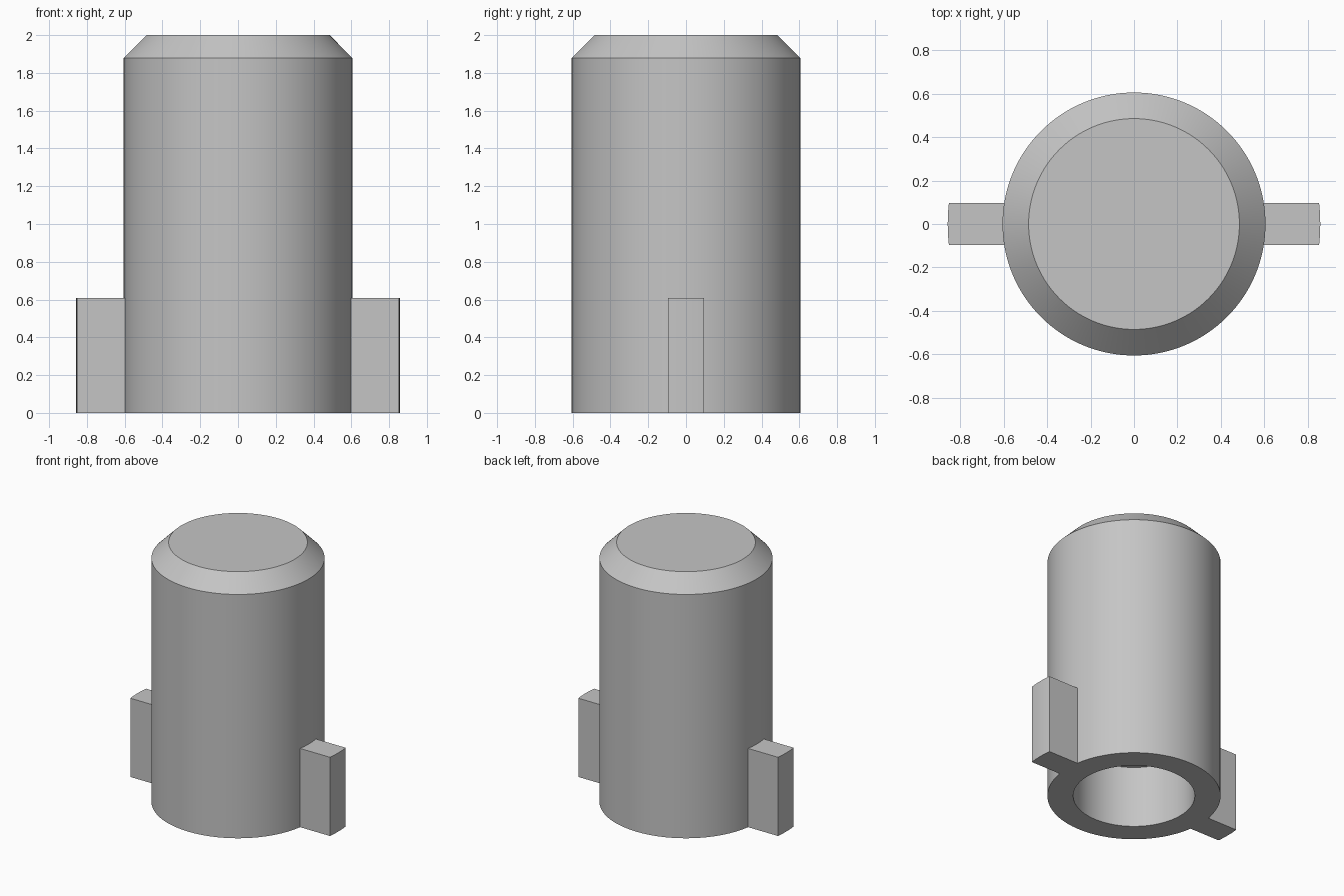
import bpy, bmesh, math

cube = bpy.data.objects.get("Cube")
if cube:
    bpy.data.objects.remove(cube, do_unlink=True)

grey = bpy.data.materials.new("plain grey")
grey.use_nodes = True
colour = (0.56, 0.56, 0.56, 1)
grey.diffuse_color = colour
grey.node_tree.nodes["Principled BSDF"].inputs["Base Color"].default_value = colour

BODY_R, TOP_R, BORE_R, LUG_R = 0.605, 0.485, 0.425, 0.857
HEIGHT, SHOULDER, BORE_DEPTH, LUG_H, LUG_HALF = 2.0, 1.88, 0.475, 0.607, 0.096


def finish(name, bm):
    """Turn a bmesh into a grey object with smooth curves and sharp edges."""
    bmesh.ops.recalc_face_normals(bm, faces=bm.faces)
    mesh = bpy.data.meshes.new(name)
    bm.to_mesh(mesh)
    bm.free()
    mesh.materials.append(grey)
    obj = bpy.data.objects.new(name, mesh)
    bpy.context.collection.objects.link(obj)
    bpy.ops.object.select_all(action="DESELECT")
    obj.select_set(True)
    bpy.context.view_layer.objects.active = obj
    bpy.ops.object.shade_smooth_by_angle(angle=math.radians(30))
    return obj


# Body: chamfered cylinder with a blind bore in its underside
profile = [(0, BORE_DEPTH), (BORE_R, BORE_DEPTH), (BORE_R, 0), (BODY_R, 0),
           (BODY_R, SHOULDER), (TOP_R, HEIGHT), (0, HEIGHT)]
bm = bmesh.new()
verts = [bm.verts.new((r, 0, z)) for r, z in profile]
edges = [bm.edges.new(pair) for pair in zip(verts, verts[1:])]
bmesh.ops.spin(bm, geom=verts + edges, axis=(0, 0, 1), cent=(0, 0, 0),
               angle=math.tau, steps=128, use_duplicate=False)
bmesh.ops.remove_doubles(bm, verts=bm.verts, dist=1e-4)
finish("body", bm)


# Side lugs: parallel sides, with ends curved around the body axis
def arc(radius, steps=8):
    ys = [LUG_HALF * (2 * i / steps - 1) for i in range(steps + 1)]
    return [(math.sqrt(radius * radius - y * y), y) for y in ys]


for name, side in (("left_lug", 1), ("right_lug", -1)):
    bm = bmesh.new()
    outline = arc(LUG_R) + arc(BODY_R - 0.002)[::-1]
    base = bm.faces.new([bm.verts.new((side * x, y, 0)) for x, y in outline])
    extruded = bmesh.ops.extrude_face_region(bm, geom=[base], use_keep_orig=True)
    top = [v for v in extruded["geom"] if isinstance(v, bmesh.types.BMVert)]
    bmesh.ops.translate(bm, verts=top, vec=(0, 0, LUG_H))
    finish(name, bm)
